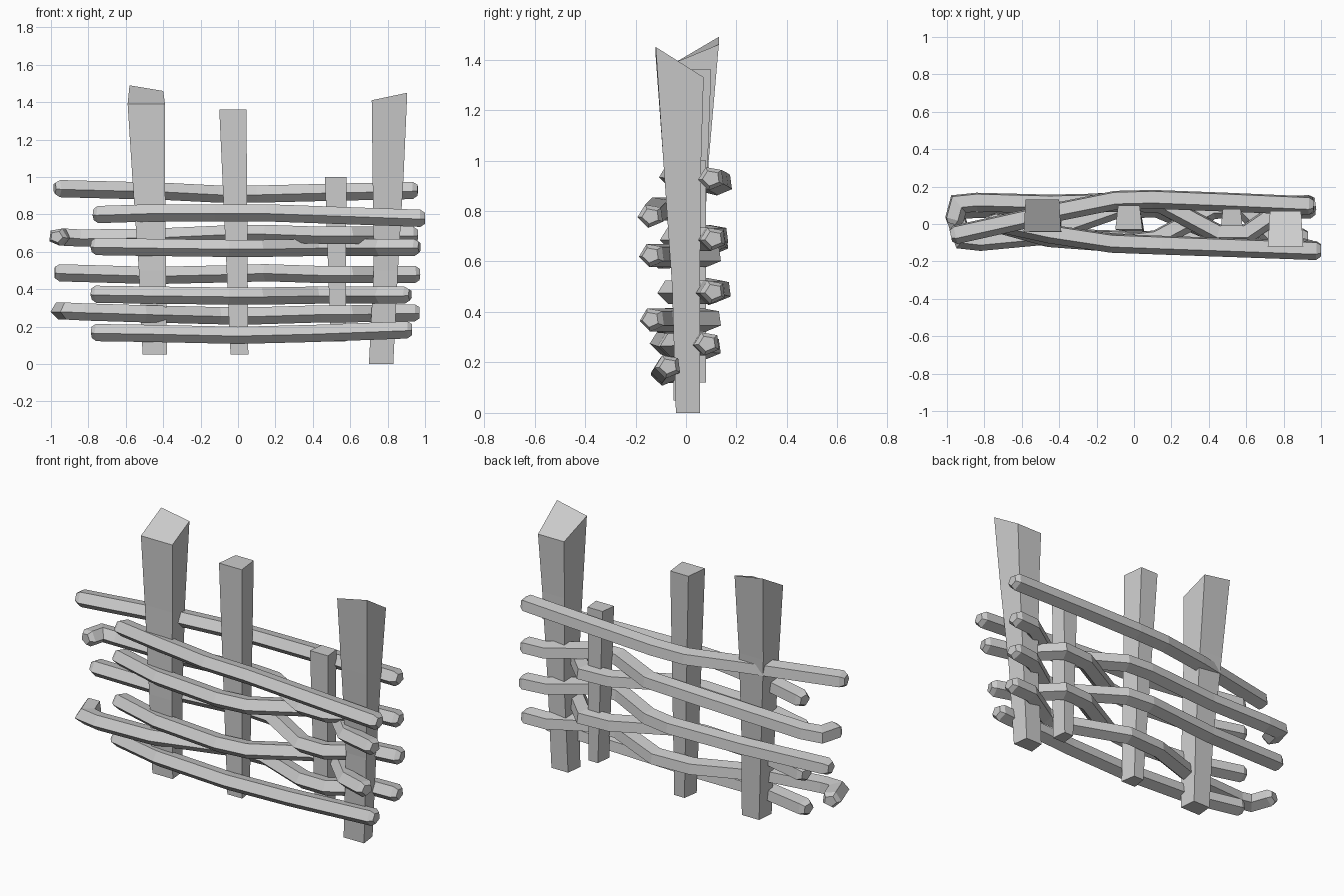
import bpy, bmesh, math
from mathutils import Vector

cube = bpy.data.objects.get("Cube")
if cube:
    bpy.data.objects.remove(cube)

wood = bpy.data.materials.new("grey_wood")
wood.use_nodes = True
wood.diffuse_color = (0.6, 0.6, 0.6, 1)
wood.node_tree.nodes["Principled BSDF"].inputs["Base Color"].default_value = (0.6, 0.6, 0.6, 1)


def loft(name, rings):
    """Skin a list of matching rings and close both ends."""
    bm = bmesh.new()
    loops = [[bm.verts.new(p) for p in ring] for ring in rings]
    n = len(loops[0])
    for a, b in zip(loops, loops[1:]):
        for i in range(n):
            j = (i + 1) % n
            bm.faces.new((a[i], a[j], b[j], b[i]))
    bm.faces.new(loops[0])
    bm.faces.new(loops[-1])
    bmesh.ops.recalc_face_normals(bm, faces=bm.faces)
    mesh = bpy.data.meshes.new(name)
    bm.to_mesh(mesh)
    bm.free()
    mesh.materials.append(wood)
    obj = bpy.data.objects.new(name, mesh)
    bpy.context.collection.objects.link(obj)


def post(name, levels, tops, inset):
    """Levels are z, x range, y range; tops lift the last corners; inset narrows the back."""
    rings = [[(x0, y0, z), (x1, y0, z), (x1 - inset, y1, z), (x0 + inset, y1, z)]
             for z, x0, x1, y0, y1 in levels]
    rings[-1] = [(x, y, z + d) for (x, y, z), d in zip(rings[-1], tops)]
    loft(name, rings)


def rail(name, path, r=0.054):
    """Five-sided stick swept along a path, with blunt tapered tips."""
    pts = [Vector(p) for p in path]
    first = (pts[0] - pts[1]).normalized() * 0.025
    last = (pts[-1] - pts[-2]).normalized() * 0.025
    pts = [pts[0]] + [pts[0] - first] + pts[1:-1] + [pts[-1] - last, pts[-1]]
    up = Vector((0, 0, 1))
    rings = []
    for i, p in enumerate(pts):
        before = (p - pts[max(i - 1, 0)]).normalized()
        after = (pts[min(i + 1, len(pts) - 1)] - p).normalized()
        tangent = (before + after).normalized()
        miter = 1 / max(0.6, tangent.dot(after if after.length else before))
        size = r * (0.65 if i in (0, len(pts) - 1) else 1)
        side = tangent.cross(up).normalized() * miter
        rings.append([p + size * (side * math.cos(a) + up * 0.9 * math.sin(a))
                      for a in (math.tau * k / 5 - 0.12 for k in range(5))])
    loft(name, rings)


# Upright posts
post("tall_post", [(0.05, -0.51, -0.38, -0.05, 0.05), (0.5, -0.53, -0.385, -0.05, 0.06),
                   (1.0, -0.565, -0.39, -0.04, 0.09), (1.39, -0.59, -0.39, -0.04, 0.13)],
     (0, 0, 0.07, 0.1), 0.01)
post("middle_post", [(0.05, -0.04, 0.055, -0.04, 0.05), (0.7, -0.07, 0.05, -0.035, 0.075),
                     (1.36, -0.1, 0.045, -0.03, 0.1)], (0, 0, 0, 0), 0.015)
post("short_post", [(0.12, 0.495, 0.575, -0.01, 0.08), (1.0, 0.465, 0.58, -0.01, 0.08)],
     (0, 0, 0, 0), 0.01)
post("end_post", [(0.0, 0.7, 0.83, -0.04, 0.055), (0.5, 0.725, 0.855, -0.055, 0.055),
                  (1.0, 0.72, 0.885, -0.09, 0.06), (1.41, 0.715, 0.905, -0.12, 0.07)],
     (0, 0.04, -0.08, -0.08), 0.012)

# Straight rails at the back and front
rail("top_back_rail", [(-0.98, -0.06, 0.94), (-0.4, 0.07, 0.925), (-0.1, 0.13, 0.91),
                       (0.1, 0.135, 0.91), (0.5, 0.12, 0.92), (0.96, 0.1, 0.93)])
rail("top_front_rail", [(-0.77, 0.02, 0.8), (-0.45, -0.05, 0.81), (-0.12, -0.1, 0.81),
                        (0.15, -0.11, 0.81), (1.0, -0.14, 0.78)])
rail("bottom_front_rail", [(-0.78, 0, 0.17), (-0.45, -0.07, 0.165), (0, -0.085, 0.155),
                           (0.4, -0.085, 0.165), (0.93, -0.07, 0.185)])

# Woven rails passing in front of the short post
rail("upper_hooked_rail", [(-0.97, 0, 0.68), (-0.94, 0.11, 0.68), (-0.84, 0.12, 0.675),
                           (-0.45, 0.11, 0.68), (0, 0.12, 0.7), (0.15, 0.11, 0.7),
                           (0.45, -0.05, 0.69), (0.6, -0.05, 0.69), (0.82, 0.1, 0.69),
                           (0.96, 0.11, 0.69)])
rail("middle_back_rail", [(-0.98, 0.08, 0.49), (-0.45, 0.1, 0.475), (0, 0.13, 0.485),
                          (0.15, 0.11, 0.49), (0.45, -0.06, 0.48), (0.6, -0.06, 0.48),
                          (0.82, 0.09, 0.48), (0.97, 0.11, 0.48)])
rail("lower_hooked_rail", [(-0.96, 0.06, 0.285), (-0.91, -0.08, 0.285), (-0.82, -0.09, 0.28),
                           (-0.5, -0.06, 0.27), (-0.1, 0.08, 0.26), (0.12, 0.09, 0.26),
                           (0.45, -0.05, 0.27), (0.6, -0.05, 0.27), (0.82, 0.08, 0.275),
                           (0.97, 0.085, 0.275)])

# Woven rails passing behind the short post
for name, z, end in (("upper_woven_rail", 0.625, 0.97), ("lower_woven_rail", 0.37, 0.92)):
    rail(name, [(-0.78, 0.02, z + 0.005), (-0.45, -0.07, z), (-0.05, -0.1, z - 0.005),
                (0.12, -0.08, z - 0.005), (0.42, 0.08, z), (0.58, 0.09, z),
                (0.76, -0.09, z), (end, -0.14, z)])
